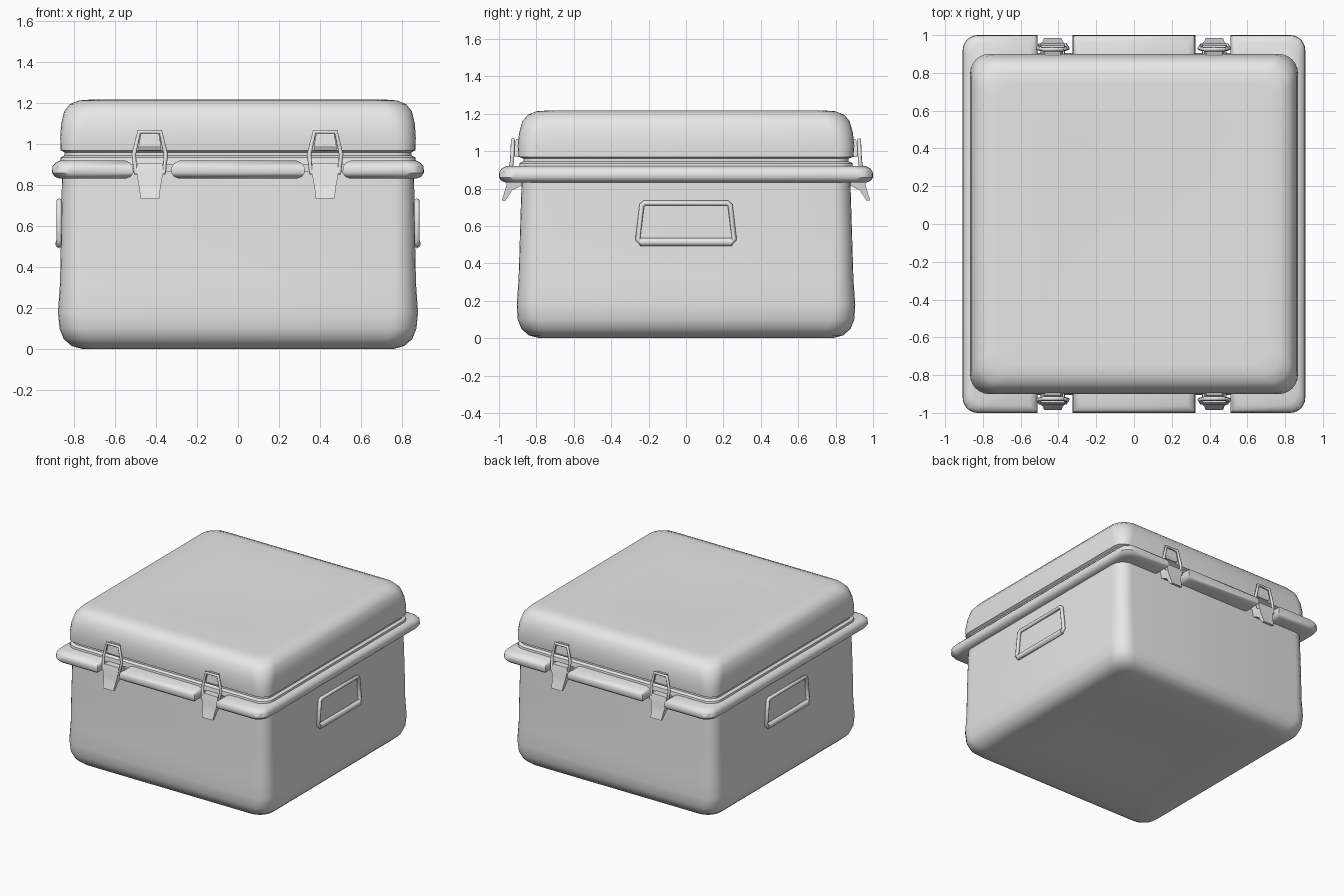
import bpy, bmesh, math

if "Cube" in bpy.data.objects:
    bpy.data.objects.remove(bpy.data.objects["Cube"])

grey = bpy.data.materials.new("light_grey")
grey.diffuse_color = (0.8, 0.8, 0.8, 1)
grey.use_nodes = True
grey.node_tree.nodes["Principled BSDF"].inputs["Base Color"].default_value = grey.diffuse_color


def finish(name, bm, angle=40):
    """Turn a bmesh into a smooth-shaded object."""
    bmesh.ops.recalc_face_normals(bm, faces=bm.faces)
    me = bpy.data.meshes.new(name)
    bm.to_mesh(me)
    bm.free()
    me.materials.append(grey)
    ob = bpy.data.objects.new(name, me)
    bpy.context.collection.objects.link(ob)
    for p in me.polygons:
        p.use_smooth = True
    me.set_sharp_from_angle(angle=math.radians(angle))
    return ob


def loft(name, rings, angle=40):
    """Skin equal-length closed rings of points and cap both ends."""
    bm = bmesh.new()
    rows = [[bm.verts.new(p) for p in ring] for ring in rings]
    n = len(rows[0])
    for a, b in zip(rows, rows[1:]):
        for i in range(n):
            j = (i + 1) % n
            bm.faces.new((a[i], a[j], b[j], b[i]))
    bm.faces.new(rows[0])
    bm.faces.new(rows[-1])
    return finish(name, bm, angle)


def corner(cx, cy, r, start, steps=6):
    return [(cx + r * math.cos(start + math.pi / 2 * k / steps),
             cy + r * math.sin(start + math.pi / 2 * k / steps)) for k in range(steps + 1)]


def rounded(z, hx, hy, r):
    pts = []
    for k, (sx, sy) in enumerate(((1, 1), (-1, 1), (-1, -1), (1, -1))):
        pts += corner(sx * (hx - r), sy * (hy - r), r, k * math.pi / 2)
    return [(x, y, z) for x, y in pts]


def rim_ring(z, d):
    """Rim outline inset by d, with two latch notches at front and back."""
    hx, hy, r, floor = 0.907 - d, 1.0 - d, 0.08, 0.87
    cuts = [(0.51 + d, hy), (0.51 + d, floor), (0.325 - d, floor), (0.325 - d, hy)]
    back = cuts + [(-x, y) for x, y in reversed(cuts)]
    half = corner(hx - r, hy - r, r, 0) + back + corner(r - hx, hy - r, r, math.pi / 2)
    return [(x, y, z) for x, y in half + [(-x, -y) for x, y in half]]


def tube(name, points, radius):
    """Closed bent rod."""
    cu = bpy.data.curves.new(name, 'CURVE')
    cu.dimensions = '3D'
    cu.bevel_depth = radius
    cu.bevel_resolution = 2
    sp = cu.splines.new('POLY')
    sp.points.add(len(points) - 1)
    for p, co in zip(sp.points, points):
        p.co = (*co, 1)
    sp.use_cyclic_u = True
    cu.materials.append(grey)
    ob = bpy.data.objects.new(name, cu)
    bpy.context.collection.objects.link(ob)


# Main box, slightly swollen near the rounded base
loft("box_body", [rounded(*s) for s in (
    (0.012, 0.5, 0.5, 0.08), (0.002, 0.76, 0.79, 0.1), (0.015, 0.81, 0.84, 0.11),
    (0.05, 0.85, 0.88, 0.12), (0.10, 0.87, 0.90, 0.12), (0.18, 0.878, 0.905, 0.12),
    (0.32, 0.868, 0.895, 0.11), (0.55, 0.863, 0.888, 0.1), (0.87, 0.858, 0.878, 0.1))])

# Lid with a groove above the rim and a faintly dished top
loft("lid", [rounded(*s) for s in (
    (0.90, 0.87, 0.895, 0.09), (0.935, 0.865, 0.89, 0.09), (0.945, 0.845, 0.87, 0.08),
    (0.96, 0.845, 0.87, 0.08), (0.97, 0.865, 0.895, 0.09), (1.03, 0.867, 0.9, 0.1),
    (1.10, 0.862, 0.892, 0.11), (1.16, 0.848, 0.875, 0.12), (1.195, 0.82, 0.845, 0.12),
    (1.213, 0.775, 0.80, 0.11), (1.217, 0.72, 0.745, 0.1), (1.205, 0.45, 0.45, 0.08))])

# Rounded rim
loft("rim", [rim_ring(z, d) for z, d in (
    (0.832, 0.035), (0.842, 0.012), (0.86, 0.0), (0.89, 0.002), (0.908, 0.015), (0.92, 0.04))])

# Latches at front and back: (half width, y, z) outlines mirrored in x
for side, sy in (("front", -1), ("back", 1)):
    for end, cx in (("left", -0.43), ("right", 0.425)):
        tag = side + "_" + end

        def block(name, sections):
            loft(name + "_" + tag, [[(cx - w, sy * y0, z), (cx + w, sy * y0, z),
                                     (cx + w, sy * y1, z), (cx - w, sy * y1, z)]
                                    for z, w, y0, y1 in sections], 30)

        # flared pull tab
        block("latch_tab", ((0.735, 0.046, 0.965, 0.985), (0.79, 0.052, 0.93, 0.968),
                            (0.82, 0.058, 0.87, 0.96), (0.87, 0.066, 0.87, 0.955),
                            (0.905, 0.062, 0.87, 0.945)))
        # keeper on the lid
        block("latch_keeper", ((0.97, 0.055, 0.87, 0.915), (0.99, 0.055, 0.87, 0.925),
                               (1.045, 0.045, 0.87, 0.92), (1.065, 0.042, 0.87, 0.905)))
        # wire loop joining tab and keeper
        loop = ((-0.07, 0.945, 0.86), (0.07, 0.945, 0.86), (0.078, 0.93, 0.95),
                (0.052, 0.925, 1.06), (-0.052, 0.925, 1.06), (-0.078, 0.93, 0.95))
        tube("latch_loop_" + tag, [(cx + x, sy * y, z) for x, y, z in loop], 0.011)

# Side carrying handles: tapered loop with a thicker lower grip
for side, sx in (("right", 1), ("left", -1)):
    half = ((0.235, 0.505), (0.258, 0.53), (0.236, 0.71), (0.222, 0.722))
    outline = [(y, z) for y, z in half] + [(-y, z) for y, z in reversed(half)]
    tube("handle_" + side, [(sx * 0.872, y, z) for y, z in outline], 0.014)
    grip = [[(sx * (0.872 + 0.02 * math.cos(a)), y, 0.514 + 0.022 * math.sin(a))
             for a in (k * math.pi / 4 for k in range(8))] for y in (-0.245, 0.245)]
    loft("handle_grip_" + side, grip, 60)
